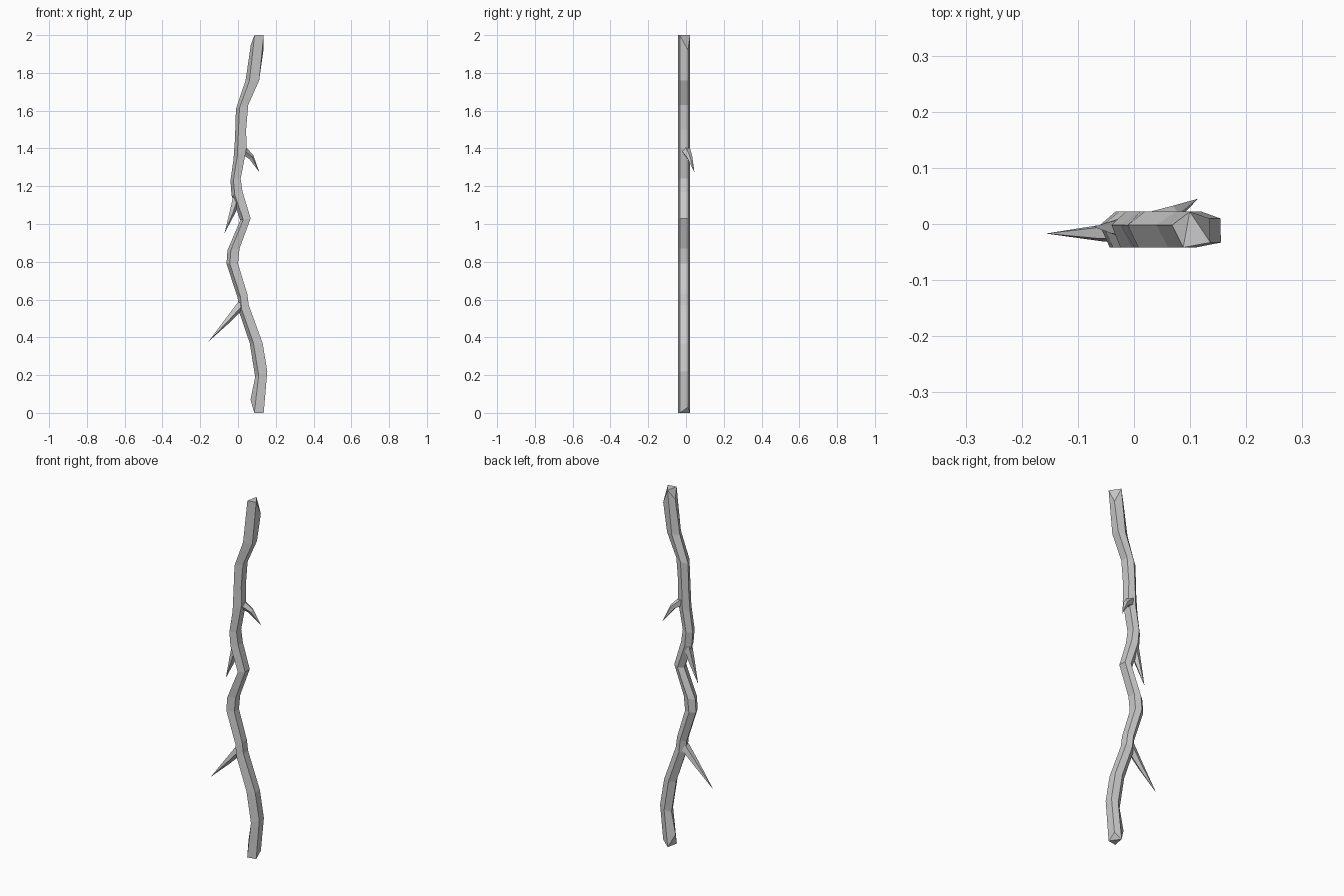
import bpy, bmesh
from mathutils import Vector

if "Cube" in bpy.data.objects:
    bpy.data.objects.remove(bpy.data.objects["Cube"])


def finish(bm, name):
    bmesh.ops.recalc_face_normals(bm, faces=bm.faces)
    mesh = bpy.data.meshes.new(name)
    bm.to_mesh(mesh)
    bm.free()
    obj = bpy.data.objects.new(name, mesh)
    bpy.context.collection.objects.link(obj)


def bridge(bm, a, b):
    n = len(a)
    for i in range(n):
        bm.faces.new((a[i], a[(i + 1) % n], b[(i + 1) % n], b[i]))


# Pentagonal section: (position from left 0 to right 1, y)
# left, front-left, front-right, back-right, back
SECTION = [(0, -0.002), (0.29, -0.042), (1, -0.033), (0.98, 0.01), (0.46, 0.022)]

# Stem rings as left and right outline points: xl, zl, xr, zr
RINGS = [
    (0.066, 0.00, 0.136, 0.00),
    (0.091, 0.19, 0.155, 0.22),
    (0.062, 0.37, 0.130, 0.37),
    (0.004, 0.54, 0.057, 0.57),
    (-0.002, 0.61, 0.049, 0.63),
    (-0.061, 0.79, 0.000, 0.79),
    (-0.056, 0.86, 0.008, 0.87),
    (0.012, 1.02, 0.067, 1.03),
    (-0.034, 1.15, 0.024, 1.17),
    (-0.040, 1.23, 0.014, 1.24),
    (-0.024, 1.34, 0.045, 1.40),
    (-0.016, 1.45, 0.043, 1.50),
    (-0.011, 1.61, 0.054, 1.63),
    (0.040, 1.76, 0.112, 1.76),
    (0.068, 2.00, 0.136, 2.00),
]

# Main stem
bm = bmesh.new()
loops = []
for xl, zl, xr, zr in RINGS:
    loops.append([bm.verts.new((xl + (xr - xl) * t, y, zl + (zr - zl) * t))
                  for t, y in SECTION])
for a, b in zip(loops, loops[1:]):
    bridge(bm, a, b)

# Chipped ends: left and back-right corners drop away from a flat triangle
for ring, left, right in ((loops[0], 0.07, 0.03), (loops[-1], -0.05, -0.08)):
    ring[0].co.z += left
    ring[3].co.z += right
    for tri in ((1, 2, 4), (0, 1, 4), (2, 3, 4)):
        bm.faces.new([ring[i] for i in tri])
finish(bm, "stem")


# Tapered twig: base, middle and pointed tip
def twig(name, base, mid, tip, r_base, r_mid, sides=5):
    import math
    base, mid, tip = Vector(base), Vector(mid), Vector(tip)
    d = (tip - base).normalized()
    u = d.cross(Vector((0, 1, 0))).normalized()
    v = d.cross(u)
    bm = bmesh.new()
    rings = []
    for c, r in ((base, r_base), (mid, r_mid)):
        rings.append([bm.verts.new(c + r * (u * math.cos(a) + v * math.sin(a)))
                      for a in (math.tau * i / sides for i in range(sides))])
    bridge(bm, *rings)
    end = bm.verts.new(tip)
    for i in range(sides):
        bm.faces.new((rings[1][i], rings[1][(i + 1) % sides], end))
    bm.faces.new(rings[0])
    finish(bm, name)


twig("lower_twig", (0.018, -0.012, 0.575), (-0.058, -0.016, 0.487),
     (-0.157, -0.017, 0.377), 0.026, 0.016)
twig("middle_twig", (-0.005, -0.006, 1.15), (-0.03, -0.006, 1.065),
     (-0.072, -0.005, 0.95), 0.024, 0.017)
twig("upper_twig", (0.018, -0.004, 1.395), (0.068, 0.018, 1.355),
     (0.114, 0.045, 1.272), 0.026, 0.016)
